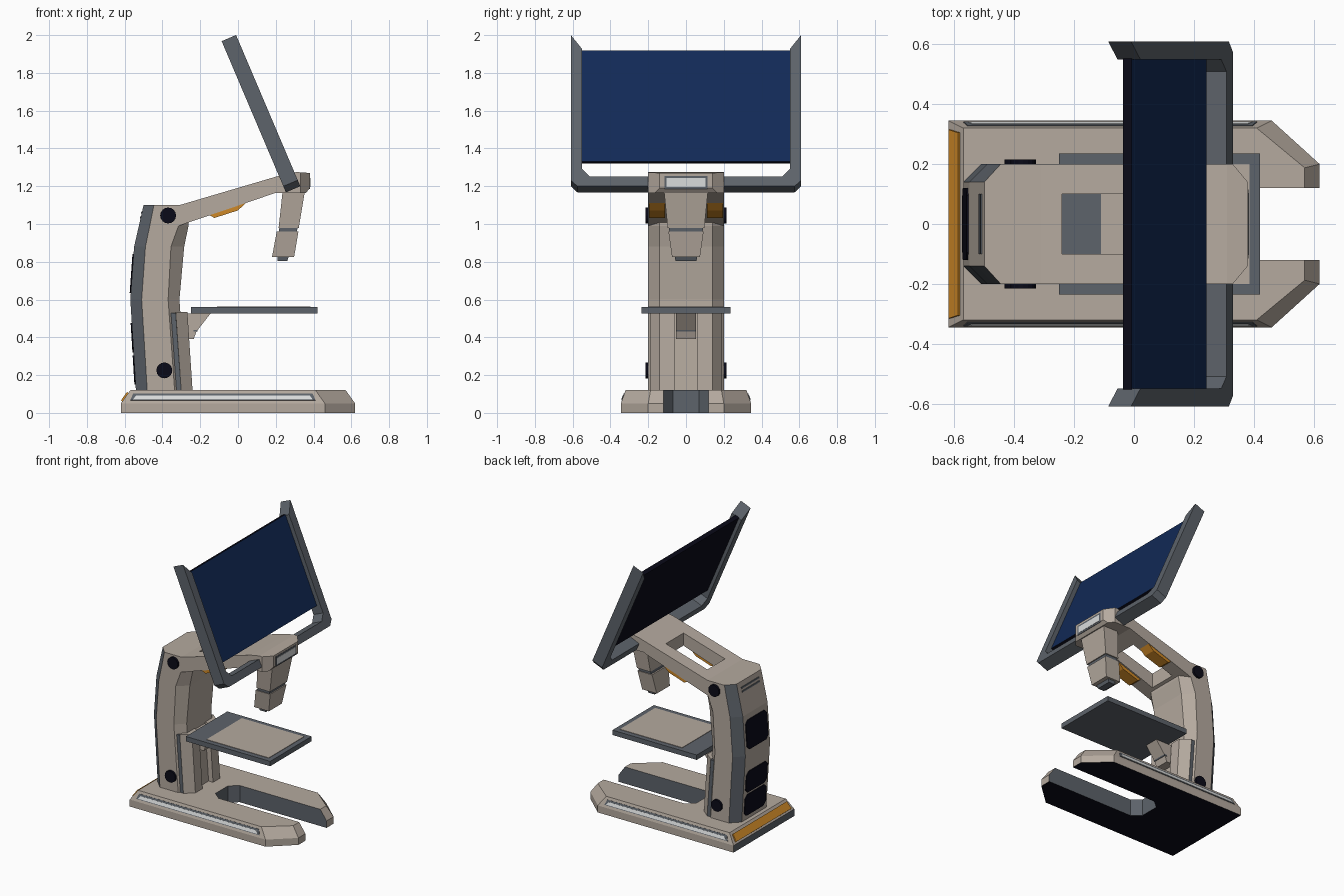
import bpy, bmesh, math
from mathutils import Vector

if "Cube" in bpy.data.objects:
    bpy.data.objects.remove(bpy.data.objects["Cube"])


def mat(name, r, g, b):
    m = bpy.data.materials.new(name)
    m.diffuse_color = (r, g, b, 1)
    m.use_nodes = True
    m.node_tree.nodes["Principled BSDF"].inputs["Base Color"].default_value = m.diffuse_color
    return m


BEIGE = mat("warm_beige", 0.46, 0.40, 0.345)
GRAY = mat("slate_gray", 0.11, 0.125, 0.145)
BLACK = mat("near_black", 0.003, 0.003, 0.009)
BLUE = mat("screen_blue", 0.006, 0.023, 0.095)
ORANGE = mat("orange", 0.62, 0.25, 0.02)
WHITE = mat("light_white", 0.70, 0.72, 0.72)


def loft(name, rings, *mats, rule=None):
    """Skin a list of equal-length rings and cap both ends; rule(face) picks a material."""
    bm = bmesh.new()
    vs = [[bm.verts.new(p) for p in r] for r in rings]
    n = len(rings[0])
    bm.faces.new(vs[0])
    bm.faces.new(vs[-1])
    for a, b in zip(vs, vs[1:]):
        for i in range(n):
            j = (i + 1) % n
            bm.faces.new((a[i], a[j], b[j], b[i]))
    bmesh.ops.recalc_face_normals(bm, faces=bm.faces)
    bm.normal_update()
    if rule:
        for f in bm.faces:
            f.material_index = rule(f.calc_center_median(), f.normal)
    me = bpy.data.meshes.new(name)
    bm.to_mesh(me)
    bm.free()
    for m in mats:
        me.materials.append(m)
    ob = bpy.data.objects.new(name, me)
    bpy.context.collection.objects.link(ob)
    return ob


def prism(name, pts, vec, *mats, rule=None):
    pts = [Vector(p) for p in pts]
    return loft(name, [pts, [p + Vector(vec) for p in pts]], *mats, rule=rule)


def side_prism(name, xz, y0, y1, *mats):
    return prism(name, [(x, y0, z) for x, z in xz], (0, y1 - y0, 0), *mats)


def rect(x0, x1, hy, z):
    return [(x0, -hy, z), (x1, -hy, z), (x1, hy, z), (x0, hy, z)]


# Base: U-shaped foot with sloped upper edge
def base_ring(z, ix, iy):
    half = [(-0.62 + ix, 0.345 - iy), (0.46 - ix, 0.345 - iy), (0.62 - ix, 0.2 - iy / 2),
            (0.62 - ix, 0.12), (-0.07, 0.12), (-0.13, 0.07)]
    return [(x, y, z) for x, y in half] + [(x, -y, z) for x, y in reversed(half)]


loft("base", [base_ring(0, 0, 0), base_ring(0.05, 0, 0), base_ring(0.12, 0.05, 0.025)],
     BEIGE, GRAY, BLACK,
     rule=lambda c, n: 2 if n.z < -0.9 else
     1 if abs(c.y) < 0.125 and abs(n.z) < 0.1 and c.x < 0.5 else 0)

# Light strips on the base sides and the orange strip at the back
slope_y = lambda z: 0.345 - (z - 0.05) * 0.025 / 0.07
for s, side in ((-1, "front"), (1, "rear")):
    for name, x0, x1, z0, z1, t, m in (("strip_frame", -0.57, 0.41, 0.066, 0.102, 0.003, GRAY),
                                       ("light_strip", -0.555, 0.395, 0.070, 0.090, 0.005, WHITE)):
        prism(f"{side}_{name}", [(x0, s * slope_y(z0), z0), (x1, s * slope_y(z0), z0),
                                 (x1 - 0.015, s * slope_y(z1), z1), (x0 + 0.015, s * slope_y(z1), z1)],
              (0, s * t, t * 0.35), m)
slope_x = lambda z: -0.62 + (z - 0.05) * 0.05 / 0.07
prism("back_orange_strip", [(slope_x(0.06), -0.315, 0.06), (slope_x(0.06), 0.315, 0.06),
                            (slope_x(0.105), 0.305, 0.105), (slope_x(0.105), -0.305, 0.105)],
      (-0.007, 0, 0.006), ORANGE)

# Column: chamfered section, curved in side view, gray rear chamfers
LEVELS = [(0.11, -0.54, -0.48, -0.335, -0.275), (0.60, -0.57, -0.51, -0.37, -0.31),
          (0.88, -0.55, -0.49, -0.355, -0.285), (0.99, -0.525, -0.467, -0.315, -0.262),
          (1.10, -0.50, -0.445, -0.31, -0.26)]


def column_ring(z, xb, xsb, xsf, xf):
    half = [(xb, 0.14), (xsb, 0.2), (xsf, 0.2), (xf, 0.14)]
    return [(x, y, z) for x, y in half] + [(x, -y, z) for x, y in reversed(half)]


loft("column", [column_ring(*l) for l in LEVELS], BEIGE, GRAY,
     rule=lambda c, n: 1 if n.x < -0.4 and abs(n.y) > 0.4 else 0)


# Vent panels and slats on the column's back
def back_x(z):
    for a, b in zip(LEVELS, LEVELS[1:]):
        if z <= b[0]:
            return a[1] + (b[1] - a[1]) * (z - a[0]) / (b[0] - a[0])


for i, (z0, z1) in enumerate(((0.15, 0.305), (0.32, 0.475), (0.635, 0.84))):
    c = 0.025
    yz = [(-0.12, z0 + c), (-0.12 + c, z0), (0.12 - c, z0), (0.12, z0 + c),
          (0.12, z1 - c), (0.12 - c, z1), (-0.12 + c, z1), (-0.12, z1 - c)]
    prism(f"vent_panel_{i}", [(back_x(z), y, z) for y, z in yz], (-0.006, 0, 0), BLACK)
for i, z in enumerate((1.03, 1.055)):
    prism(f"vent_slat_{i}", [(back_x(z), -0.1, z), (back_x(z), 0.1, z),
                             (back_x(z + 0.01), 0.1, z + 0.01), (back_x(z + 0.01), -0.1, z + 0.01)],
          (-0.004, 0, 0), GRAY)

# Pivot caps
for s in (-1, 1):
    for label, x, z in (("upper", -0.37, 1.045), ("lower", -0.39, 0.225)):
        ring = [(x + 0.042 * math.cos(a * math.pi / 8), s * 0.18,
                 z + 0.042 * math.sin(a * math.pi / 8)) for a in range(16)]
        prism(f"{label}_pivot_cap_{'front' if s < 0 else 'rear'}", ring, (0, s * 0.035, 0), BLACK)

# Lift guide: gray backing with two beige chamfered rails
side_prism("guide_backing", [(-0.40, 0.11), (-0.30, 0.11), (-0.33, 0.53), (-0.40, 0.53)],
           -0.19, 0.19, GRAY)
for s in (-1, 1):
    rings = [[(xa, s * 0.19, z), (xb, s * 0.14, z), (xb, s * 0.06, z), (xa, s * 0.06, z)]
             for z, xa, xb in ((0.11, -0.30, -0.24), (0.535, -0.33, -0.268))]
    loft(f"guide_rail_{'front' if s < 0 else 'rear'}", rings, BEIGE)

# Table with bracket and inlay
loft("table", [rect(-0.25, 0.42, 0.235, 0.525), rect(-0.25, 0.42, 0.235, 0.56)], GRAY)
loft("table_inlay", [rect(-0.11, 0.385, 0.2, 0.558), rect(-0.11, 0.385, 0.2, 0.563)], BEIGE)
side_prism("table_bracket", [(-0.33, 0.39), (-0.235, 0.39), (-0.22, 0.43), (-0.145, 0.527),
                             (-0.33, 0.527)], -0.052, 0.052, BEIGE)
prism("bracket_band", [(-0.235, -0.054, 0.43), (-0.216, -0.054, 0.43),
                       (-0.213, -0.054, 0.44), (-0.235, -0.054, 0.44)], (0, 0.108, 0), GRAY)

# Arm with a window cut through and clipped head corners
arm = side_prism("arm", [(-0.33, 0.985), (0.20, 1.165), (0.36, 1.165), (0.38, 1.19), (0.38, 1.27),
                         (0.31, 1.275), (0.24, 1.262), (-0.31, 1.10), (-0.34, 1.10)],
                 -0.2, 0.2, BEIGE, GRAY)
cutter = loft("window_cutter", [rect(-0.24, 0.09, 0.1, 0.8), rect(-0.24, 0.09, 0.1, 1.5)], GRAY)
cutter.hide_render = True
mod = arm.modifiers.new("window", 'BOOLEAN')
mod.operation, mod.object, mod.solver = 'DIFFERENCE', cutter, 'EXACT'
bpy.context.view_layer.update()
cut = bpy.data.meshes.new_from_object(arm.evaluated_get(bpy.context.evaluated_depsgraph_get()))
arm.modifiers.clear()
bpy.data.objects.remove(cutter)
bm = bmesh.new()
bm.from_mesh(cut)
for s in (-1, 1):
    res = bmesh.ops.bisect_plane(bm, geom=bm.verts[:] + bm.edges[:] + bm.faces[:],
                                 plane_co=(0.33, s * 0.2, 1.2), plane_no=(0.06, s * 0.05, 0),
                                 clear_outer=True)
    bmesh.ops.holes_fill(bm, edges=[e for e in bm.edges if e.is_boundary])
bmesh.ops.recalc_face_normals(bm, faces=bm.faces)
for f in bm.faces:
    c = f.calc_center_median()
    inside = abs(c.y) < 0.101 and -0.245 < c.x < 0.095 and abs(f.normal.z) < 0.1
    f.material_index = 1 if inside else 0
bm.to_mesh(cut)
bm.free()
cut.materials.clear()
cut.materials.append(BEIGE)
cut.materials.append(GRAY)
arm.data = cut

# Orange lamps under the arm
for s in (-1, 1):
    side_prism(f"arm_lamp_{'front' if s < 0 else 'rear'}",
               [(-0.155, 1.05), (-0.125, 1.032), (0.0, 1.072), (0.045, 1.115)],
               s * 0.11, s * 0.197, ORANGE)

# Front light panel on the head
for name, hy, z0, z1, t, m in (("head_panel_frame", 0.115, 1.185, 1.255, 0.003, GRAY),
                               ("head_panel", 0.103, 1.197, 1.243, 0.005, WHITE)):
    prism(name, [(0.379, -hy, z0), (0.379, hy, z0), (0.379, hy, z1), (0.379, -hy, z1)], (t, 0, 0), m)

# Lens head hanging from the arm
loft("lens_neck", [rect(0.215, 0.322, 0.097, 0.98), rect(0.237, 0.355, 0.117, 1.18)], BEIGE)
loft("lens_joint", [rect(0.215, 0.312, 0.088, 0.955), rect(0.220, 0.315, 0.090, 0.985)], GRAY)
loft("lens_body", [rect(0.18, 0.297, 0.074, 0.825), rect(0.205, 0.32, 0.093, 0.96)], BEIGE)
loft("lens_tip", [rect(0.21, 0.26, 0.055, 0.803), rect(0.21, 0.27, 0.06, 0.83)], GRAY)

# Tilted display: local u across, v up the tilt, d out of the front face
UP, OUT = Vector((-0.391, 0, 0.92)), Vector((0.92, 0, 0.391))


def tilt(u, v, d):
    return Vector((0.33, u, 1.20)) + UP * v + OUT * d


half = [(0.51, 0.055), (0.55, 0.10), (0.55, 0.79), (0.61, 0.87), (0.61, 0.035), (0.575, 0.0)]
outline = half + [(-u, v) for u, v in reversed(half)]
prism("display_frame", [tilt(u, v, 0) for u, v in outline], OUT * -0.083, GRAY)
prism("display_screen", [tilt(u, v, -0.03) for u, v in
                         ((-0.552, 0.155), (0.552, 0.155), (0.552, 0.795), (-0.552, 0.795))],
      OUT * -0.03, BLUE, BLACK, rule=lambda c, n: 0 if n.dot(OUT) > 0.9 else 1)
